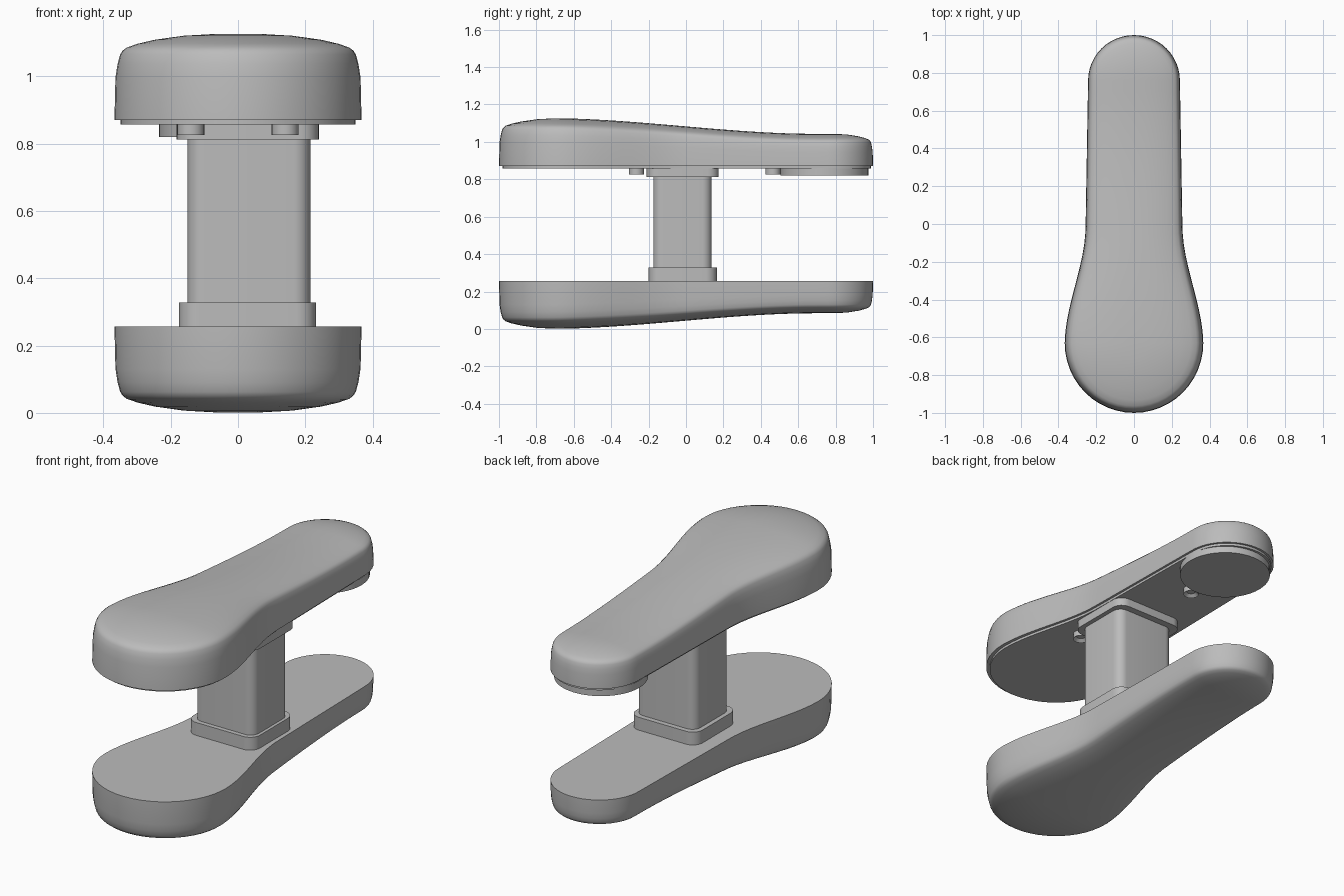
import bpy, bmesh, math
from mathutils import Vector

cube = bpy.data.objects.get("Cube")
if cube:
    bpy.data.objects.remove(cube, do_unlink=True)

grey = bpy.data.materials.new("plain grey")
grey.use_nodes = True
grey.diffuse_color = (0.5, 0.5, 0.5, 1)
grey.node_tree.nodes["Principled BSDF"].inputs["Base Color"].default_value = (0.5, 0.5, 0.5, 1)

HEAD_Y, TAIL_Y = -0.63, 0.76      # ends of the paddle's spine
SEAM, MID = 0.87, 0.5635          # cushion seam height, mirror height


def ease(a, b, v):
    t = min(max((v - a) / (b - a), 0), 1)
    return t * t * (3 - 2 * t)


def half_width(y):
    taper = 0.267 - 0.024 * (y - HEAD_Y) / (TAIL_Y - HEAD_Y)
    return taper + 0.1 * (1 - ease(HEAD_Y, -0.02, y))


def crest(y):
    return 1.127 - 0.084 * ease(-0.75, 0.7, y)


def outline():
    """Paddle outline, counter-clockwise, round head at the front."""
    pts = []
    for i in range(25):
        a = math.pi + math.pi * i / 24
        pts.append((0.367 * math.cos(a), HEAD_Y + 0.37 * math.sin(a)))
    side = [HEAD_Y + (TAIL_Y - HEAD_Y) * i / 24 for i in range(1, 24)]
    pts += [(half_width(y), y) for y in side]
    for i in range(25):
        a = math.pi * i / 24
        pts.append((0.243 * math.cos(a), TAIL_Y + 0.24 * math.sin(a)))
    pts += [(-half_width(y), y) for y in reversed(side)]
    return pts


def toward_spine(p, t):
    spine = Vector((0, min(max(p[1], HEAD_Y), TAIL_Y)))
    return Vector(p).lerp(spine, t)


def finish(name, bm, angle=40):
    bmesh.ops.recalc_face_normals(bm, faces=bm.faces)
    mesh = bpy.data.meshes.new(name)
    bm.to_mesh(mesh)
    bm.free()
    mesh.materials.append(grey)
    ob = bpy.data.objects.new(name, mesh)
    bpy.context.collection.objects.link(ob)
    bpy.ops.object.select_all(action='DESELECT')
    ob.select_set(True)
    bpy.context.view_layer.objects.active = ob
    bpy.ops.object.shade_smooth_by_angle(angle=math.radians(angle))
    return ob


def prism(name, pts, z0, z1):
    bm = bmesh.new()
    face = bm.faces.new([bm.verts.new((x, y, z0)) for x, y in pts])
    top = bmesh.ops.extrude_face_region(bm, geom=[face])
    verts = [v for v in top["geom"] if isinstance(v, bmesh.types.BMVert)]
    bmesh.ops.translate(bm, verts=verts, vec=(0, 0, z1 - z0))
    if not face.is_valid or len(bm.faces) < len(pts) + 2:
        bmesh.ops.holes_fill(bm, edges=bm.edges)
    return finish(name, bm)


def circle(x, y, r, n=40):
    return [(x + r * math.cos(math.tau * i / n), y + r * math.sin(math.tau * i / n))
            for i in range(n)]


def rounded_rect(x0, x1, y0, y1, r):
    pts = []
    corners = ((x1 - r, y1 - r), (x0 + r, y1 - r), (x0 + r, y0 + r), (x1 - r, y0 + r))
    for k, (cx, cy) in enumerate(corners):
        for i in range(9):
            a = math.pi / 2 * (k + i / 8)
            pts.append((cx + r * math.cos(a), cy + r * math.sin(a)))
    return pts


def cushion(name, flip):
    """Domed paddle: rings shrink toward the spine while rising to the crest."""
    pts = outline()
    steps = [(0.008, 0.13), (0.025, 0.09), (0.045, 0.062), (0.065, 0.05), (0.1, 0.04),
             (0.18, 0.03), (0.32, 0.018), (0.55, 0.006), (0.78, 0.001), (1, 0)]
    bm = bmesh.new()
    base = [bm.verts.new((x, y, SEAM)) for x, y in pts]
    bm.faces.new(base)
    previous = base
    for t, drop in steps:
        ring = []
        for p in pts:
            q = toward_spine(p, t)
            scale = 1 - 0.25 * ease(-0.6, 0.6, q.y)
            ring.append(bm.verts.new((q.x, q.y, crest(q.y) - drop * scale)))
        for i in range(len(pts)):
            j = (i + 1) % len(pts)
            bm.faces.new((previous[i], previous[j], ring[j], ring[i]))
        previous = ring
    bmesh.ops.remove_doubles(bm, verts=bm.verts, dist=0.0005)
    if flip:
        for v in bm.verts:
            v.co.z = 2 * MID - v.co.z
    return finish(name, bm)


# Padded paddles, the lower one mirrored
cushion("upper_cushion", False)
cushion("lower_cushion", True)

# Backing plate under the upper paddle
prism("upper_backing_plate", [toward_spine(p, 0.05) for p in outline()], 0.857, 0.875)

# Column with its two collars
prism("column", rounded_rect(-0.15, 0.215, -0.175, 0.137, 0.05), 0.25, 0.86)
prism("lower_collar", rounded_rect(-0.175, 0.232, -0.2, 0.165, 0.06), 0.25, 0.328)
prism("upper_collar", rounded_rect(-0.182, 0.24, -0.21, 0.175, 0.06), 0.812, 0.86)

# Round pad under the tail
prism("tail_pad", circle(0, 0.74, 0.235, 48), 0.82, 0.86)

# Bolts with hollow sockets
for name, x, y in (("front_bolt_left", 0.14, -0.265), ("front_bolt_right", -0.14, -0.265),
                   ("rear_bolt", 0, 0.465)):
    bolt = prism(name, circle(x, y, 0.04, 24), 0.825, 0.86)
    bm = bmesh.new()
    bm.from_mesh(bolt.data)
    bm.faces.ensure_lookup_table()
    under = min(bm.faces, key=lambda f: f.calc_center_median().z)
    bmesh.ops.inset_region(bm, faces=[under], thickness=0.018)
    bmesh.ops.translate(bm, verts=under.verts, vec=(0, 0, 0.015))
    bm.to_mesh(bolt.data)
    bm.free()
